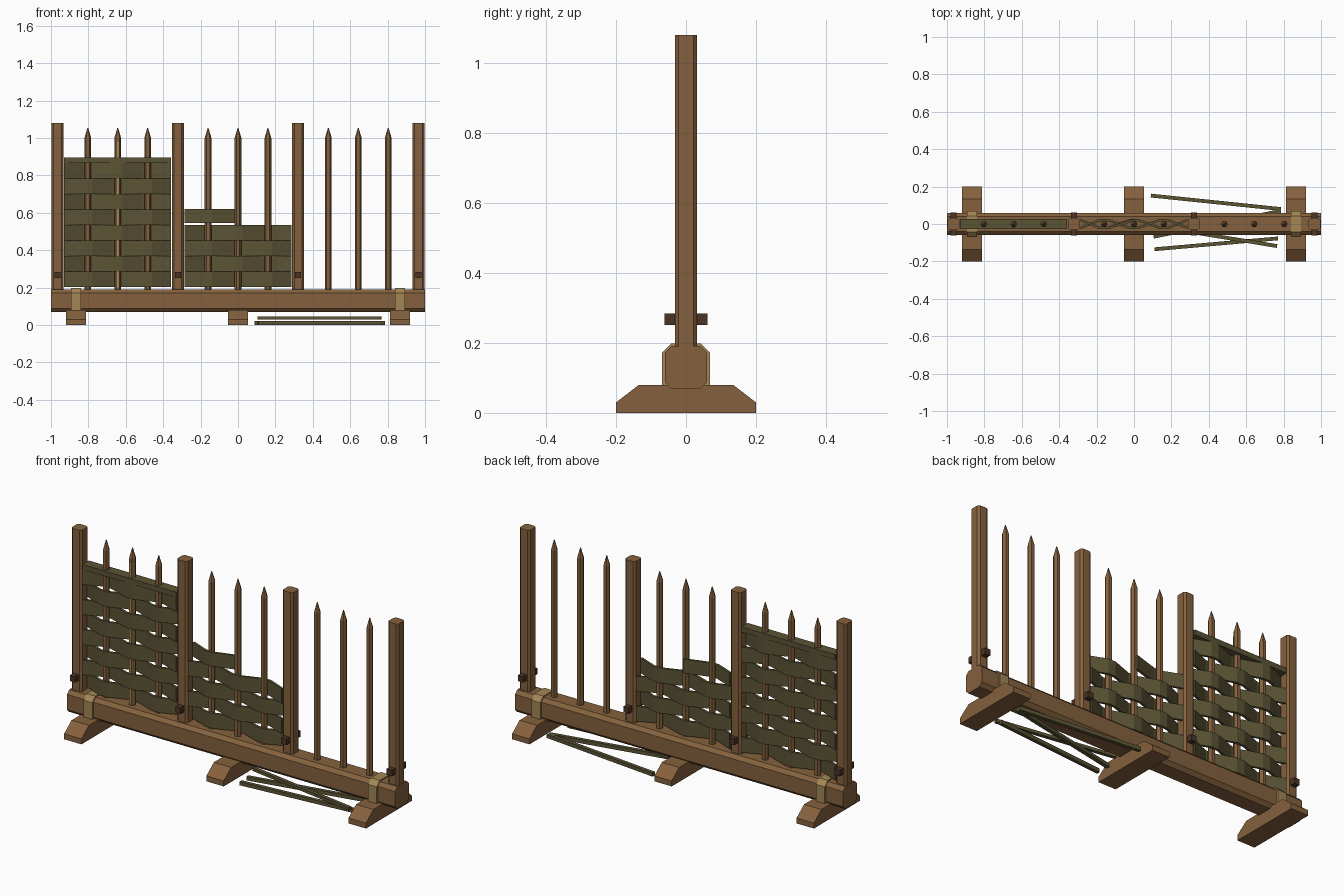
import bpy, math
from mathutils import Vector

if "Cube" in bpy.data.objects:
    bpy.data.objects.remove(bpy.data.objects["Cube"])


def mat(name, c):
    m = bpy.data.materials.new(name)
    m.diffuse_color = (*c, 1)
    m.use_nodes = True
    m.node_tree.nodes["Principled BSDF"].inputs["Base Color"].default_value = m.diffuse_color
    return m


WOOD = mat("brown wood", (0.235, 0.120, 0.047))
WATTLE = mat("olive wattle", (0.105, 0.088, 0.036))
PEG = mat("dark peg", (0.069, 0.034, 0.018))
PALE = mat("pale binding", (0.366, 0.238, 0.090))


def make(name, verts, faces, m):
    me = bpy.data.meshes.new(name)
    me.from_pydata(verts, [], faces)
    me.materials.append(m)
    ob = bpy.data.objects.new(name, me)
    bpy.context.collection.objects.link(ob)
    return ob


def loft(name, rings, m):
    """Skin a list of equal-length rings and cap both ends."""
    n = len(rings[0])
    verts = [v for r in rings for v in r]
    faces = [tuple(range(n))[::-1],
             tuple(range((len(rings) - 1) * n, len(rings) * n))]
    for k in range(len(rings) - 1):
        for i in range(n):
            j = (i + 1) % n
            faces.append((k * n + i, k * n + j, (k + 1) * n + j, (k + 1) * n + i))
    return make(name, verts, faces, m)


def along_x(name, prof, x0, x1, m):
    return loft(name, [[(x, y, z) for y, z in prof] for x in (x0, x1)], m)


def box(name, x0, x1, y0, y1, z0, z1, m):
    return along_x(name, [(y0, z0), (y1, z0), (y1, z1), (y0, z1)], x0, x1, m)


def chamfered(w, h, c, cy=0, cz=0):
    """Rectangle of half sizes w, h with cut corners."""
    p = [(-w + c, -h), (w - c, -h), (w, -h + c), (w, h - c),
         (w - c, h), (-w + c, h), (-w, h - c), (-w, -h + c)]
    return [(a + cy, b + cz) for a, b in p]


# base beam
along_x("base_beam", chamfered(0.06, 0.061, 0.019, 0, 0.130), -1, 1, WOOD)

# feet
foot = [(-0.2, 0), (0.2, 0), (0.2, 0.03), (0.135, 0.08), (-0.135, 0.08), (-0.2, 0.03)]
for x in (-0.867, 0, 0.867):
    along_x("foot", foot, x - 0.053, x + 0.053, WOOD)

# pale bindings over the beam
strap = [(-0.069, 0.08), (0.069, 0.08), (0.069, 0.172), (0.042, 0.198),
         (-0.042, 0.198), (-0.069, 0.172)]
for x in (-0.867, 0.867):
    along_x("binding", strap, x - 0.027, x + 0.027, PALE)

# posts and their pegs
for x in (-0.965, -0.322, 0.322, 0.965):
    sec = chamfered(0.032, 0.032, 0.011, x, 0)
    loft("post", [[(a, b, z) for a, b in sec] for z in (0.15, 1.08)], WOOD)
    box("peg", x - 0.016, x + 0.016, -0.062, 0.062, 0.251, 0.284, PEG)

# pointed stakes
bays = [-0.643, 0.0, 0.643]
for c in bays:
    for d in (-0.16, 0, 0.16):
        rings = []
        for z, r in ((0.15, 0.018), (1.0, 0.018), (1.054, 0.002)):
            rings.append([(c + d + r * math.cos(a * math.pi / 3),
                           r * math.sin(a * math.pi / 3), z) for a in range(6)])
        loft("stake", rings, WOOD)
# pale repair lath on one stake
box("pale_lath", -0.651, -0.635, -0.021, -0.014, 0.2, 0.98, PALE)


def weave(c, row, z0, z1, count=5):
    """One ribbon passing alternately in front of and behind the stakes."""
    xs = [c - 0.286, c - 0.16, c, c + 0.16, c + 0.286][:count]
    rings = []
    for j, x in enumerate(xs):
        y = 0.021 * (-1) ** (row + j)
        t = 0.007
        spots = [x] if j in (0, count - 1) else [x - 0.022, x + 0.022]
        for s in spots:
            rings.append([(s, y - t, z0), (s, y + t, z0), (s, y + t, z1), (s, y - t, z1)])
    loft("wattle_strip", rings, WATTLE)


# woven panels: full bay, half-finished bay with one broken strip
P = 0.083
for i in range(8):
    weave(bays[0], i, 0.203 + i * P, 0.203 + i * P + P - 0.001)
for i in range(4):
    weave(bays[1], i, 0.203 + i * P, 0.203 + i * P + P - 0.001)
weave(bays[1], 4, 0.545, 0.621, 3)
box("wattle_cap", -0.929, -0.357, -0.028, 0.028, 0.866, 0.895, WATTLE)

# loose rods on the ground
rods = [((0.09, 0.152), (0.785, 0.08), 0.011), ((0.11, -0.135), (0.77, -0.077), 0.011),
        ((0.105, -0.068), (0.785, 0.07), 0.011), ((0.105, -0.01), (0.765, -0.118), 0.038)]
for (ax, ay), (bx, by), z in rods:
    d = Vector((bx - ax, by - ay, 0)).normalized()
    s = Vector((-d.y, d.x, 0)) * 0.01
    up = Vector((0, 0, 0.010 if z < 0.03 else 0.008))
    rings = []
    for x, y in ((ax, ay), (bx, by)):
        p = Vector((x, y, z))
        rings.append([p - s - up, p + s - up, p + s + up, p - s + up])
    loft("loose_rod", rings, WATTLE)
